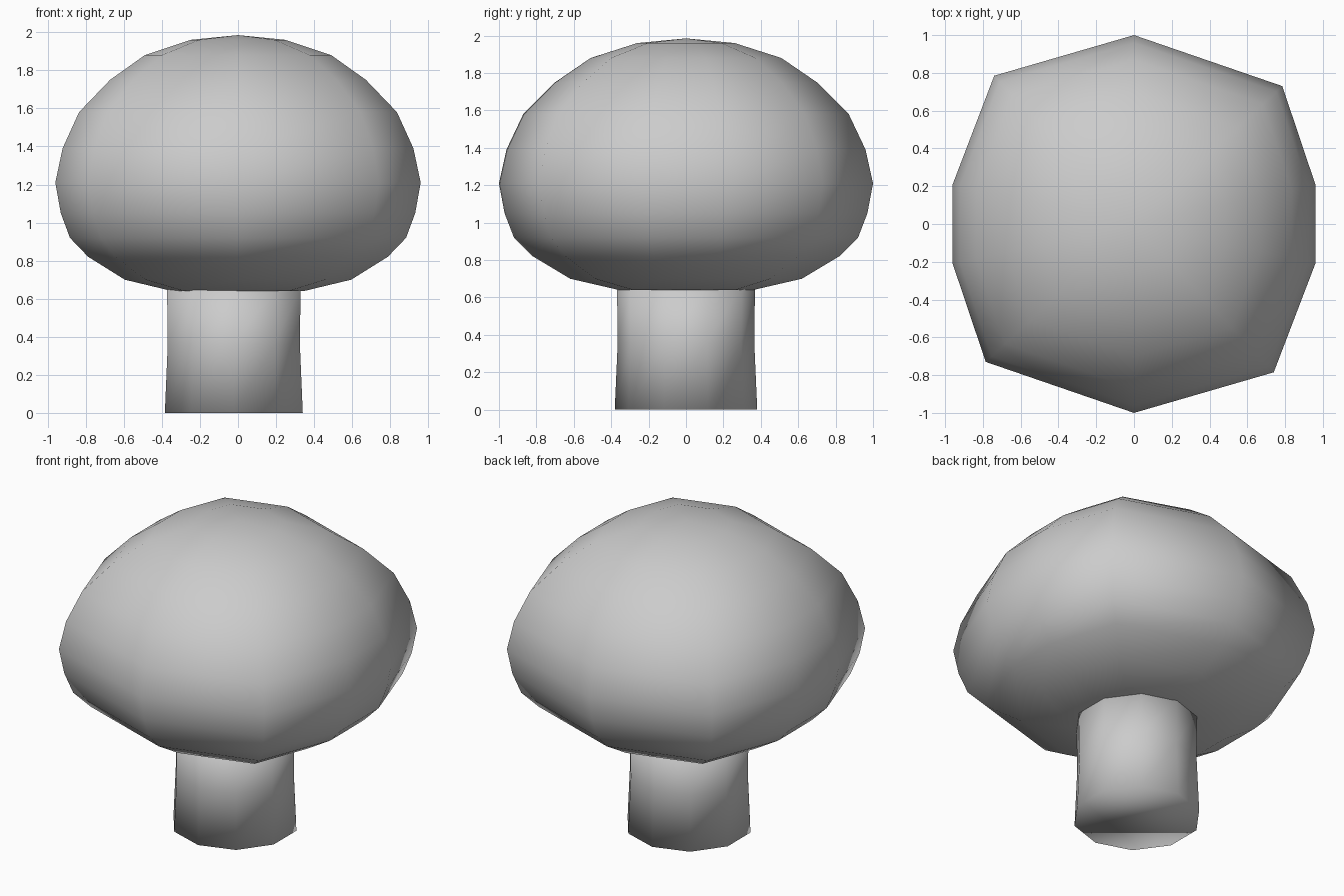
import bpy, bmesh, math

if "Cube" in bpy.data.objects:
    bpy.data.objects.remove(bpy.data.objects["Cube"])


def loft(name, outline, rings, offset_x=0.0, tip=None):
    """Stack scaled copies of an outline; close with a flat base and a cap or tip."""
    bm = bmesh.new()
    loops = [[bm.verts.new((x * s + offset_x, y * s, z)) for x, y in outline]
             for s, z in rings]
    n = len(outline)
    for a, b in zip(loops, loops[1:]):
        for i in range(n):
            j = (i + 1) % n
            bm.faces.new((a[i], a[j], b[j], b[i]))
    bm.faces.new(loops[0][::-1])
    if tip is None:
        bm.faces.new(loops[-1])
    else:
        top = bm.verts.new((offset_x, 0, tip))
        for i in range(n):
            bm.faces.new((loops[-1][i], loops[-1][(i + 1) % n], top))
    bmesh.ops.recalc_face_normals(bm, faces=bm.faces)
    for f in bm.faces:
        f.smooth = True
    mesh = bpy.data.meshes.new(name)
    bm.to_mesh(mesh)
    bm.free()
    obj = bpy.data.objects.new(name, mesh)
    bpy.context.collection.objects.link(obj)
    return obj


# Cap: slightly squared ten-sided outline, half of it turned by 180 degrees
half = [(0.96, -0.21), (0.96, 0.21), (0.785, 0.73), (0, 1), (-0.74, 0.785)]
cap_outline = half + [(-x, -y) for x, y in half]
cap_rings = [(0.36, 0.64), (0.62, 0.70), (0.82, 0.82), (0.92, 0.92), (0.97, 1.05),
             (1.0, 1.21), (0.96, 1.39), (0.87, 1.58), (0.70, 1.75), (0.51, 1.88),
             (0.26, 1.96)]
loft("mushroom_cap", cap_outline, cap_rings, tip=1.985)

# Stem: regular ten-sided column, slightly off centre and flared at the foot
stem_outline = [(math.cos(math.radians(90 + 36 * i)), math.sin(math.radians(90 + 36 * i)))
                for i in range(10)]
stem_rings = [(0.381, 0.0), (0.365, 0.36), (0.369, 0.66)]
loft("mushroom_stem", stem_outline, stem_rings, offset_x=-0.022)
